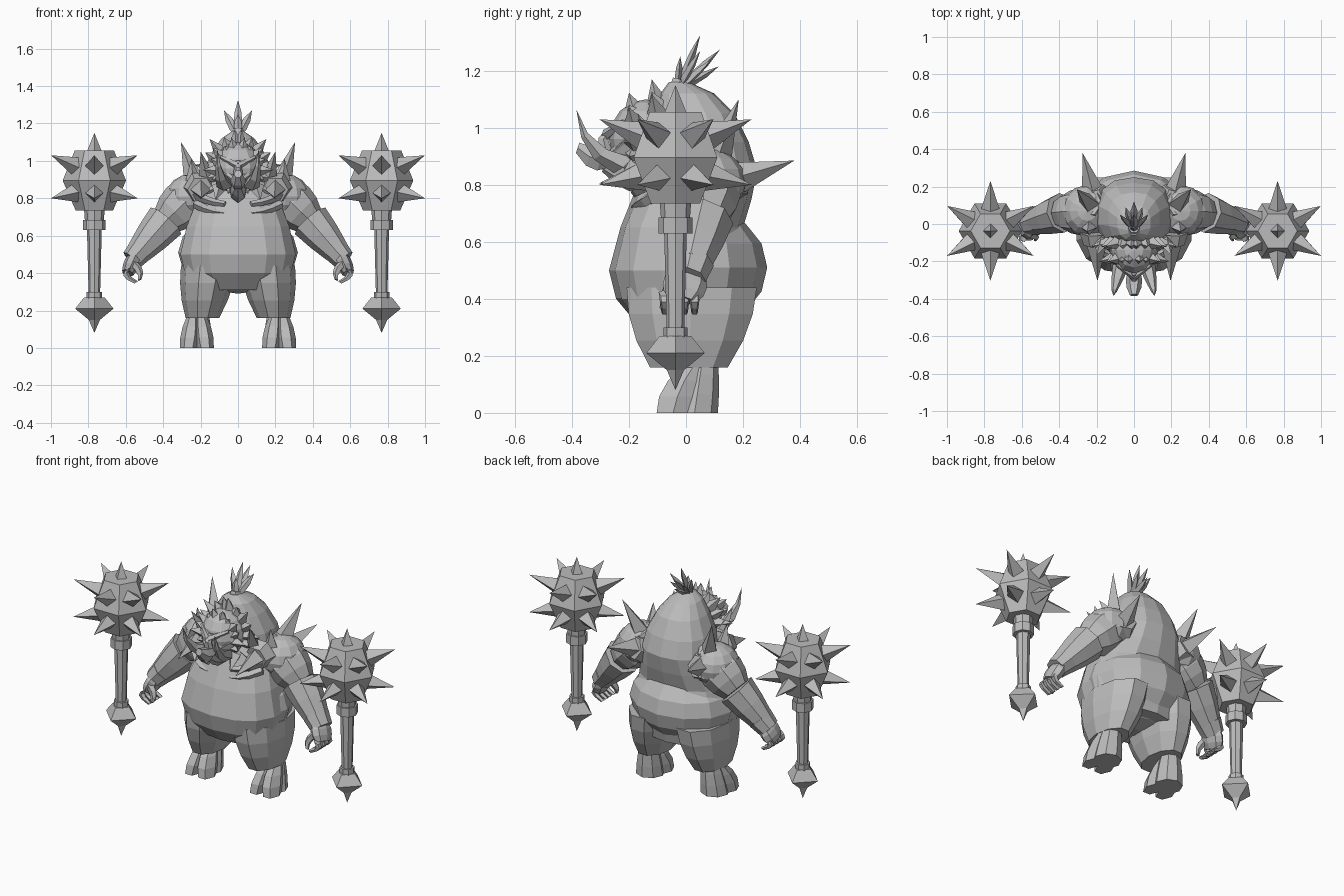
import bpy, bmesh, math
from mathutils import Vector

default_cube = bpy.data.objects.get("Cube")
if default_cube:
    bpy.data.objects.remove(default_cube, do_unlink=True)

grey = bpy.data.materials.new("plain grey")
grey.use_nodes = True
grey.diffuse_color = (.5, .5, .5, 1)
shader = next(node for node in grey.node_tree.nodes if node.type == "BSDF_PRINCIPLED")
shader.inputs["Base Color"].default_value = grey.diffuse_color


def finish(name, bm, paired):
    bmesh.ops.remove_doubles(bm, verts=bm.verts, dist=.0005)
    bmesh.ops.recalc_face_normals(bm, faces=bm.faces)
    mesh = bpy.data.meshes.new(name)
    bm.to_mesh(mesh)
    bm.free()
    mesh.materials.append(grey)
    obj = bpy.data.objects.new(name, mesh)
    bpy.context.collection.objects.link(obj)
    if paired:
        mirror = obj.modifiers.new("mirror", "MIRROR")
        mirror.use_mirror_merge = False


def skin(name, rings, paired=False):
    """Join rings of points into a closed flat-sided skin."""
    bm = bmesh.new()
    loops = [[bm.verts.new(point) for point in ring] for ring in rings]
    for low, high in zip(loops, loops[1:]):
        for k in range(len(low)):
            bm.faces.new((low[k - 1], low[k], high[k], high[k - 1]))
    bm.faces.new(loops[0])
    bm.faces.new(loops[-1])
    finish(name, bm, paired)


def limb(name, start, end, radius, end_radius=0, bulge=0, flat=1, sides=8,
         steps=3, bend=(0, 0, 0), upright=False, paired=True):
    """Tapered limb whose radius swells by bulge and whose path bows by bend."""
    start, end, bend = Vector(start), Vector(end), Vector(bend)
    along = Vector((0, 0, 1)) if upright else (end - start).normalized()
    guide = Vector((0, 0, 1)) if abs(along.y) > .8 else Vector((0, 1, 0))
    across = guide.cross(along).normalized()
    depth = along.cross(across) * flat
    rings = []
    for step in range(steps + 1):
        t = step / steps
        swell = math.sin(math.pi * t)
        r = radius + (end_radius - radius) * t + bulge * swell
        centre = start.lerp(end, t) + bend * swell
        turns = [math.tau * k / sides for k in range(sides)]
        rings.append([centre + (across * math.cos(a) + depth * math.sin(a)) * r for a in turns])
    skin(name, rings, paired)


def spike(name, base, tip, radius, paired=True):
    limb(name, base, tip, radius, sides=4, steps=1, paired=paired)


def blob(name, centre, radii, paired=False):
    bm = bmesh.new()
    bmesh.ops.create_uvsphere(bm, u_segments=12, v_segments=8, radius=1)
    for vert in bm.verts:
        vert.co = Vector(centre) + Vector(c * r for c, r in zip(vert.co, radii))
    finish(name, bm, paired)


def squared(value):
    return math.copysign(abs(value) ** .85, value)


# Torso: each row holds height, front, back and half width
torso = []
for height, front, back, width in ((.31, .17, .2, .2), (.4, .245, .22, .29), (.5, .27, .24, .315),
                                   (.65, .23, .2, .28), (.75, .19, .23, .24), (.85, .15, .25, .21),
                                   (.95, .13, .22, .19), (1.05, .11, .17, .14),
                                   (1.12, .09, .1, .09), (1.16, .06, .01, .03)):
    middle, reach = (back - front) / 2, (back + front) / 2
    angles = [math.tau * (k + .5) / 14 for k in range(14)]
    torso.append([(squared(math.cos(a)) * width, middle + squared(math.sin(a)) * reach, height)
                  for a in angles])
skin("torso", torso)

# Baggy trousers, heels and cloven toes
blob("trousers", (0, .02, .51), (.32, .265, .22))
limb("trouser_legs", (.155, .02, .44), (.19, .01, .16), .15, .09, bulge=.015, flat=1.6,
     sides=10, upright=True)
limb("heels", (.21, .06, .2), (.22, .03, 0), .05, .082, bulge=.005, upright=True)
for side, x in (("inner", .175), ("outer", .265)):
    limb(side + "_toes", (x / 2 + .11, .03, .17), (x, -.045, 0), .03, .046, bulge=.012, flat=1.45,
         sides=6, bend=(0, -.012, 0), upright=True)

# Arms, forearm guards and cuffs
shoulder, elbow = Vector((.25, .07, .81)), Vector((.385, .06, .68))
wrist, knuckle = Vector((.55, .01, .49)), Vector((.59, -.02, .4))
blob("shoulders", shoulder, (.135, .14, .12), paired=True)
limb("upper_arms", shoulder, elbow, .12, .085, bulge=.02)
limb("forearms", elbow, elbow.lerp(wrist, .87), .108, .07, bulge=.004, steps=2)
limb("cuffs", elbow.lerp(wrist, .8), elbow.lerp(wrist, 1.1), .072, .06, flat=1.1, steps=1)

# Hands with curled fingers
limb("palms", wrist, knuckle, .035, .032, bulge=.01, flat=1.8)
for finger, spread in (("index", -2), ("middle", -1), ("ring", 0), ("little", 1)):
    root = knuckle + Vector((0, spread * .035 + .015, .02))
    limb(finger + "_fingers", root, root + Vector((-.045, 0, -.07)), .022, .012,
         sides=5, bend=(.03, 0, 0))
thumb = wrist.lerp(knuckle, .4) + Vector((0, -.05, 0))
limb("thumbs", thumb, thumb + Vector((-.04, -.03, -.09)), .027, .012, sides=5, bend=(-.02, 0, 0))

# Head, face and tusks
head = Vector((0, -.14, .96))
face = head + Vector((0, -.13, 0))
blob("head", head, (.13, .13, .14))
limb("brows", face + Vector((0, -.01, .015)), head + Vector((.09, -.08, .06)), .02, .01, sides=5)
limb("nose", face + Vector((0, .01, .04)), face + Vector((0, -.01, -.04)), .014, .028, sides=6,
     steps=2, bend=(0, -.02, 0), paired=False)
limb("cheeks", head + Vector((.09, -.05, 0)), face + Vector((.02, 0, -.06)), .03, .012, sides=6)
limb("jaw", head + Vector((0, 0, -.09)), face + Vector((0, -.02, -.075)), .05, .02, flat=2,
     bulge=.01, paired=False)
chin = face + Vector((0, .01, -.07))
limb("goatee", chin, chin + Vector((0, -.12, .04)), .035, .022, bulge=.015, sides=6,
     bend=(0, 0, -.02), paired=False)
limb("tusks", head + Vector((.07, -.08, -.09)), (.11, -.385, 1.065), .045, sides=5,
     bend=(.01, -.03, -.03))

# Jagged mane in two rows around the face, shorter over the crown
for row in range(2):
    for lock in range(8):
        angle = math.radians(21 * lock + 8 * row - 70)
        outward = Vector((math.cos(angle), 0, math.sin(angle)))
        root = head + Vector((0, row * .08 - .04, 0)) + outward * (.1 + row * .025)
        length = .06 + row * .02 + lock % 2 * .03 - max(0, outward.z) * .04
        spike("mane_row_%d_lock_%d" % (row, lock), root,
              root + outward * length + Vector((0, -.02, .015)), .04)

# Tied topknot
knot = Vector((0, -.03, 1.13))
limb("hair_tie", knot, knot + Vector((0, .01, .04)), .036, .03, sides=6, steps=1, paired=False)
for name, tip, paired in (("tall", (0, .08, .195), False), ("rear", (0, .15, .145), False),
                          ("low", (0, .145, .085), False), ("front", (0, .01, .12), False),
                          ("side", (.075, .08, .14), True), ("inner", (.045, .12, .11), True)):
    limb(name + "_topknot_locks", knot, knot + Vector(tip), .01, bulge=.018, flat=.6, sides=4,
         paired=paired)

# Shoulder spikes on raised plates
for name, base, tip in (("top", (.23, .1, .88), (.305, .185, 1.1)),
                        ("back", (.22, .17, .82), (.275, .38, .885)),
                        ("front", (.2, -.09, .85), (.195, -.305, .805))):
    base, tip = Vector(base), Vector(tip)
    spike(name + "_shoulder_spikes", base, tip, .06)
    limb(name + "_spike_plates", base.lerp(tip, -.2), base.lerp(tip, .1), .09, .07, sides=6, steps=1)

# Smaller collar spikes and chest straps
for name, base, offset in (("neck", (.17, -.1, .93), (.03, -.07, .12)),
                           ("outer", (.24, -.02, .9), (.01, -.02, .11)),
                           ("chest", (.1, -.17, .86), (.02, -.08, -.07))):
    spike(name + "_collar_spikes", base, Vector(base) + Vector(offset), .04)
for name, low in (("upper", .77), ("lower", .72)):
    limb(name + "_chest_straps", (.23, -.09, low + .05), (.07, -.18, low), .025, .015, sides=4,
         bend=(0, -.025, -.01))

# Paired spiked maces
mace = Vector((.768, -.037, 0))
for name, low, high, radius, end_radius, bulge, sides in (
        ("heads", .735, 1.055, .1, .105, .067, 6), ("necks", .67, .74, .05, .055, 0, 8),
        ("collars", .63, .685, .06, .06, 0, 8), ("handles", .26, .65, .03, .04, 0, 8),
        ("lower_collars", .26, .3, .042, .042, 0, 8), ("pommels", .15, .27, .03, .055, .06, 4),
        ("tips", .08, .15, 0, .03, 0, 4)):
    limb("mace_" + name, mace + Vector((0, 0, low)), mace + Vector((0, 0, high)),
         radius, end_radius, bulge=bulge, sides=sides, steps=2)
spike("mace_top_spikes", mace + Vector((0, 0, 1.05)), mace + Vector((0, 0, 1.15)), .04)
for i in range(6):
    angle = math.radians(60 * i + 30)
    outward = Vector((math.cos(angle), math.sin(angle), 0))
    for level, base, tip in (("upper", .97, 1.03), ("lower", .83, .8)):
        spike("mace_%s_spikes_%d" % (level, i), mace + outward * .11 + Vector((0, 0, base)),
              mace + outward * .267 + Vector((0, 0, tip)), .052)
